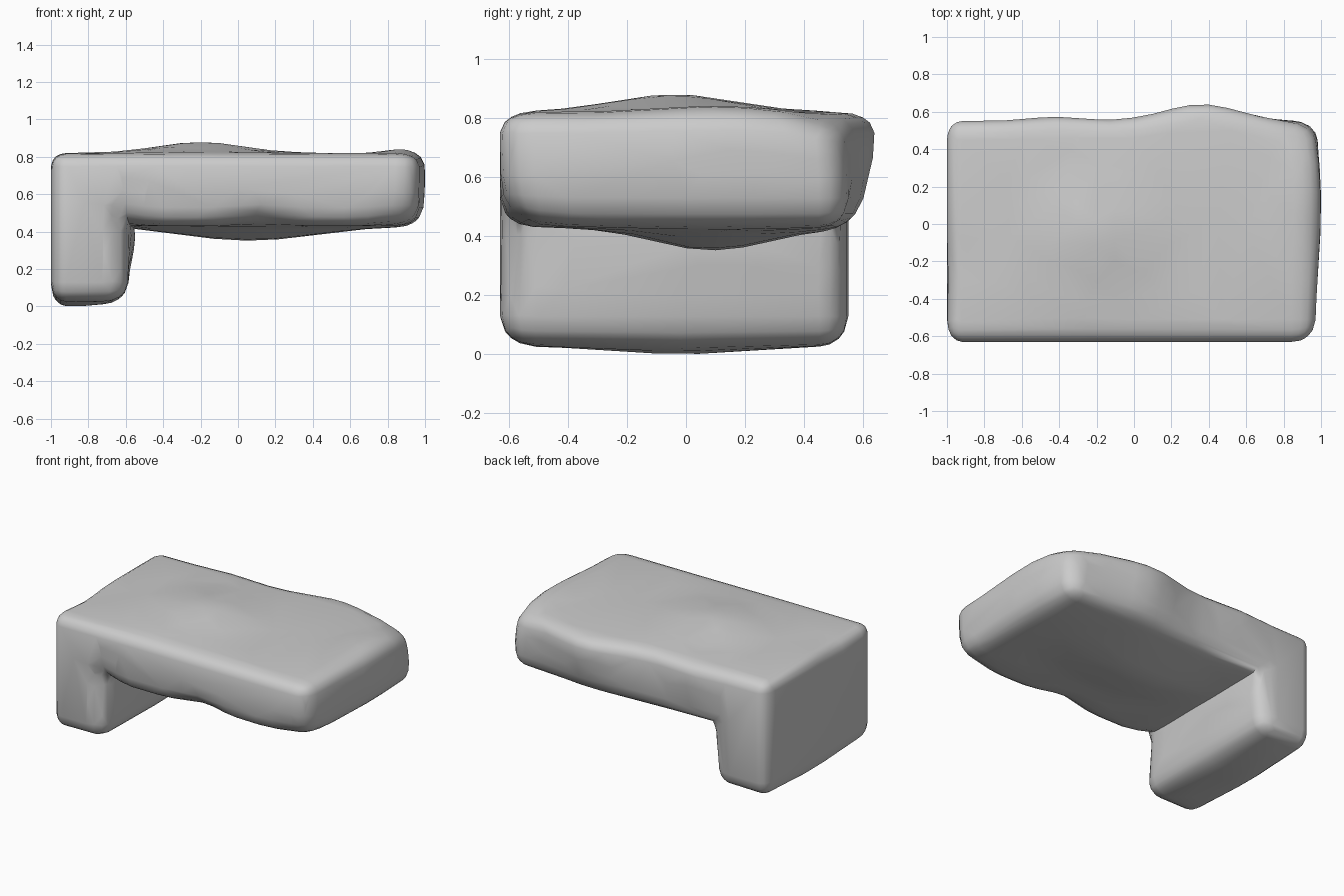
import bpy, bmesh, math
from mathutils import Vector

if "Cube" in bpy.data.objects:
    bpy.data.objects.remove(bpy.data.objects["Cube"])

# grid stations, denser where the edges are rounded
XS = [-1, -.98, -.95, -.92, -.83, -.72, -.67, -.62, -.59, -.5, -.4, -.3, -.2, -.1, 0,
      .1, .2, .3, .4, .5, .6, .7, .78, .84, .89, .93, .96]
YS = [-.63, -.605, -.57, -.51, -.42, -.31, -.2, -.1, 0, .1, .2, .3, .38, .45, .49, .525, .55]
ZS = [.03, .045, .07, .13, .2, .3, .38, .43, .445, .47, .53, .6, .68, .75, .79, .82]

# two overlapping blocks (low corner, high corner) and edge radii for each side
SLAB = ((-1, -.63, .43), (.965, .55, .82))
LEG = ((-1, -.63, .03), (-.59, .55, .82))
R_LO, R_HI = (.08, .12, .1), (.12, .1, .07)

# soft dents and swellings: centre, spread, push
BUMPS = [
    ((-.2, -.04, .82), (.23, .21, .12), (0, 0, .06)),     # crown on top
    ((.06, .09, .43), (.36, .2, .1), (0, 0, -.078)),      # belly under the slab
    ((-.87, -.02, .03), (.15, .25, .08), (0, 0, -.03)),   # foot
    ((.36, .55, .74), (.2, .12, .2), (0, .09, 0)),        # back swelling
    ((.965, .1, .68), (.08, .32, .2), (.035, 0, 0)),      # right end
    ((-.59, .1, .38), (.06, .4, .12), (.04, 0, 0)),       # inner corner of leg
    ((.87, .1, .82), (.08, .2, .1), (0, 0, .022)),
    ((.95, .55, .82), (.12, .12, .1), (-.02, -.02, -.04)),  # worn back corner
    ((.9, -.63, .44), (.12, .12, .08), (-.02, .03, .02)),   # worn front corner
    ((.12, -.63, .44), (.12, .1, .07), (0, .03, .03)),      # chip under front edge
    ((-.6, -.63, .42), (.07, .1, .12), (-.01, .03, .03)),
    ((-.42, .55, .75), (.15, .1, .12), (0, .022, 0)),
    ((-1, -.3, .82), (.1, .12, .08), (.01, 0, -.015)),
]


def rounded(p):
    best = None
    for lo, hi in (SLAB, LEG):
        q, n, rad = Vector(), Vector(), Vector((1, 1, 1))
        for i in range(3):
            a, b = lo[i] + R_LO[i], hi[i] - R_HI[i]
            q[i] = min(max(p[i], a), b)
            rad[i] = R_LO[i] if p[i] < a else R_HI[i]
            n[i] = (p[i] - q[i]) / rad[i]
        if best is None or n.length < best[1].length:
            best = (q, n, rad)
    q, n, rad = best
    n.normalize()
    return Vector(q[i] + n[i] * rad[i] for i in range(3))


def bumped(p):
    out = p.copy()
    for c, s, push in BUMPS:
        e = sum(((p[i] - c[i]) / s[i]) ** 2 for i in range(3))
        out += Vector(push) * math.exp(-e / 2)
    return out


def solid(i, j, k):
    if not (0 <= i < len(XS) - 1 and 0 <= j < len(YS) - 1 and 0 <= k < len(ZS) - 1):
        return False
    return XS[i] < -.6 or ZS[k] > .42


# skin of the L-shaped block of cells
bm = bmesh.new()
verts = {}


def vert(key):
    if key not in verts:
        p = Vector((XS[key[0]], YS[key[1]], ZS[key[2]]))
        verts[key] = bm.verts.new(bumped(rounded(p)))
    return verts[key]


for i in range(len(XS) - 1):
    for j in range(len(YS) - 1):
        for k in range(len(ZS) - 1):
            if not solid(i, j, k):
                continue
            for axis in range(3):
                for side in (0, 1):
                    nb = [i, j, k]
                    nb[axis] += 1 if side else -1
                    if solid(*nb):
                        continue
                    corners = []
                    for u, v in ((0, 0), (1, 0), (1, 1), (0, 1)):
                        c = [i, j, k]
                        c[axis] += side
                        c[(axis + 1) % 3] += u
                        c[(axis + 2) % 3] += v
                        corners.append(vert(tuple(c)))
                    bm.faces.new(corners if side else corners[::-1])

bmesh.ops.recalc_face_normals(bm, faces=bm.faces)
mesh = bpy.data.meshes.new("stone_ledge")
bm.to_mesh(mesh)
bm.free()
ledge = bpy.data.objects.new("stone_ledge", mesh)
bpy.context.collection.objects.link(ledge)
bpy.context.view_layer.objects.active = ledge
ledge.select_set(True)

# coarse, hewn-looking facets under smooth shading
hewn = ledge.modifiers.new("hewn", 'DECIMATE')
hewn.ratio = .3
bpy.ops.object.modifier_apply(modifier="hewn")
bpy.ops.object.shade_smooth_by_angle(angle=math.radians(60))
